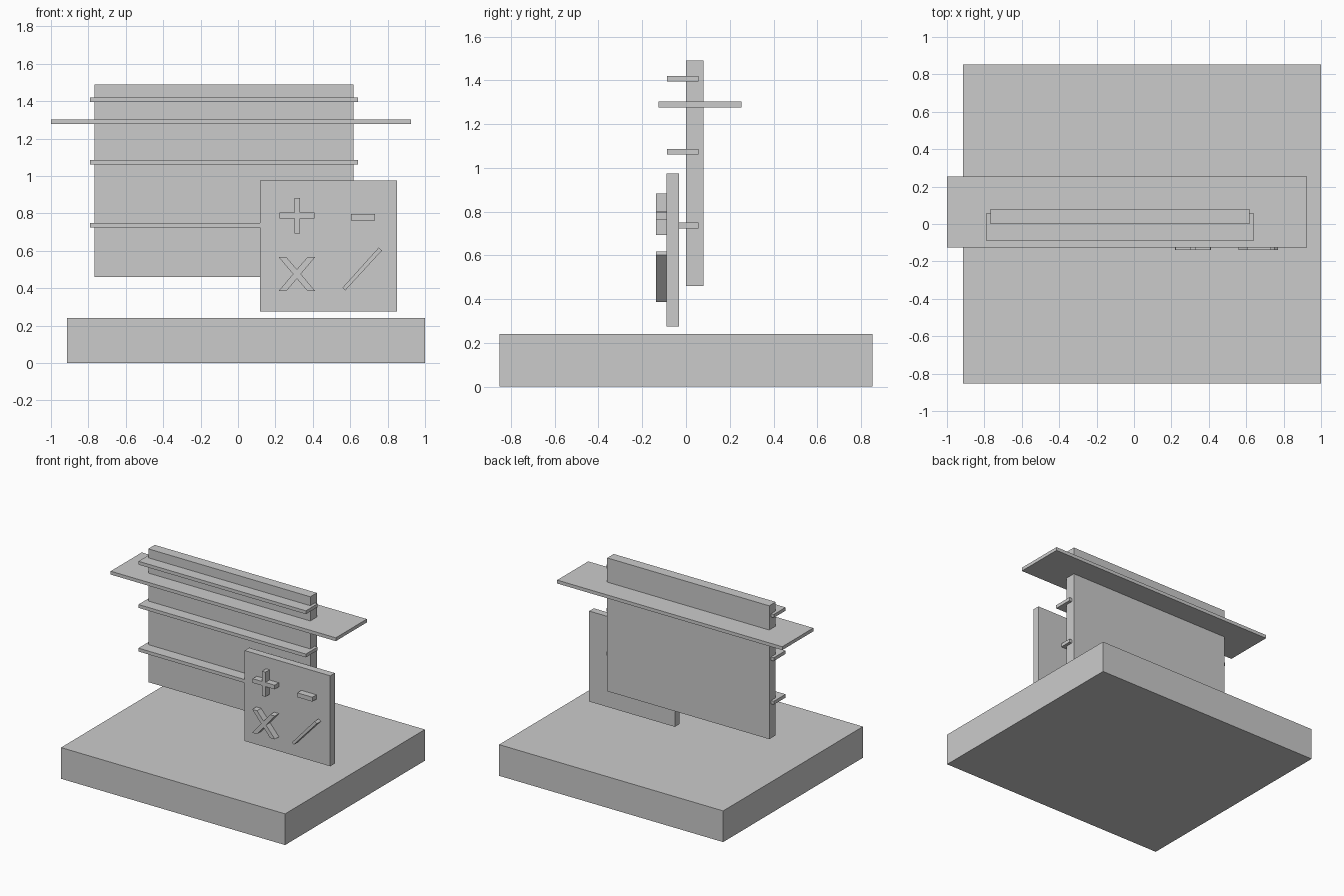
import bpy
import bmesh

if "Cube" in bpy.data.objects:
    bpy.data.objects.remove(bpy.data.objects["Cube"])


def box(name, x, y, z):
    """Axis-aligned box from (min, max) ranges."""
    bm = bmesh.new()
    bmesh.ops.create_cube(bm, size=1)
    for v in bm.verts:
        for i, (lo, hi) in enumerate((x, y, z)):
            v.co[i] = lo if v.co[i] < 0 else hi
    return finish(name, bm)


def prism(name, points, y):
    """Extrude an x-z outline along y."""
    bm = bmesh.new()
    face = bm.faces.new([bm.verts.new((px, y[0], pz)) for px, pz in points])
    out = bmesh.ops.extrude_face_region(bm, geom=[face])
    for v in out["geom"]:
        if isinstance(v, bmesh.types.BMVert):
            v.co.y = y[1]
    bmesh.ops.recalc_face_normals(bm, faces=bm.faces)
    return finish(name, bm)


def finish(name, bm):
    mesh = bpy.data.meshes.new(name)
    bm.to_mesh(mesh)
    bm.free()
    obj = bpy.data.objects.new(name, mesh)
    bpy.context.collection.objects.link(obj)
    return obj


def fourfold(cx, cz, quarter):
    """Mirror a first-quadrant outline (top to right) into all quadrants."""
    pts = [(x, z) for x, z in quarter]
    pts += [(x, -z) for x, z in reversed(quarter) if z > 0]
    pts += [(-x, z) for x, z in reversed(pts) if x > 0]
    return [(cx + x, cz + z) for x, z in pts]


# Ground slab
box("base_slab", (-0.915, 1.0), (-0.853, 0.853), (0, 0.241))

# Main upright board with its wide shelf and three rails
box("back_board", (-0.767, 0.618), (0, 0.079), (0.46, 1.49))
box("wide_shelf", (-1.0, 0.924), (-0.126, 0.253), (1.277, 1.303))
for i, z in enumerate((0.737, 1.074, 1.408)):
    box(f"rail_{i + 1}", (-0.79, 0.641), (-0.087, 0.057), (z - 0.013, z + 0.013))

# Front plate with raised arithmetic signs
box("sign_plate", (0.118, 0.85), (-0.088, -0.032), (0.276, 0.975))
depth = (-0.138, -0.088)
prism("plus_sign", fourfold(0.316, 0.788, [
    (0.015, 0.095), (0.015, 0.016), (0.094, 0.016)]), depth)
prism("times_sign", fourfold(0.315, 0.476, [
    (0, 0.025), (0.056, 0.09), (0.097, 0.09), (0.021, 0)]), depth)
box("minus_sign", (0.603, 0.732), depth, (0.763, 0.797))
prism("divide_sign", [(0.558, 0.402), (0.573, 0.388),
                      (0.77, 0.602), (0.752, 0.617)], depth)
